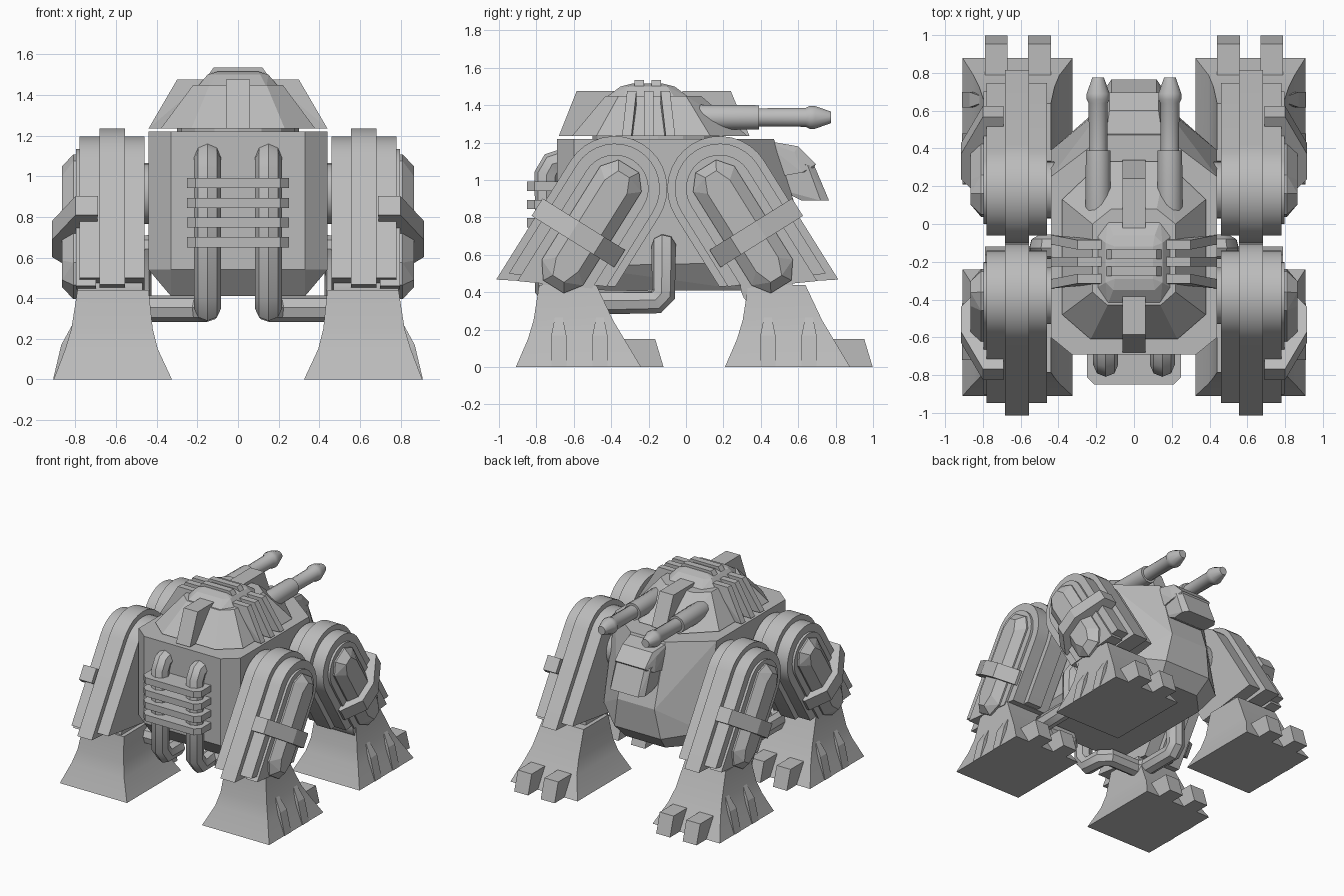
import bpy, bmesh, math

if "Cube" in bpy.data.objects:
    bpy.data.objects.remove(bpy.data.objects["Cube"])

grey = bpy.data.materials.new("armour grey")
grey.diffuse_color = (0.5, 0.5, 0.5, 1)
grey.use_nodes = True
grey.node_tree.nodes["Principled BSDF"].inputs["Base Color"].default_value = grey.diffuse_color


def finish(name, bm, mirror=False, smooth=0):
    bmesh.ops.recalc_face_normals(bm, faces=bm.faces[:])
    me = bpy.data.meshes.new(name)
    bm.to_mesh(me)
    bm.free()
    me.materials.append(grey)
    if smooth:
        me.shade_smooth()
        me.set_sharp_from_angle(angle=math.radians(smooth))
    ob = bpy.data.objects.new(name, me)
    bpy.context.collection.objects.link(ob)
    if mirror:
        ob.modifiers.new("mirror", 'MIRROR').use_mirror_merge = False
    return ob


def hull(name, pts, mirror=False, smooth=0):
    """Convex solid around the points."""
    bm = bmesh.new()
    for p in pts:
        bm.verts.new(p)
    r = bmesh.ops.convex_hull(bm, input=bm.verts[:])
    junk = {v for v in r["geom_interior"] + r["geom_unused"] if isinstance(v, bmesh.types.BMVert)}
    bmesh.ops.delete(bm, geom=list(junk), context='VERTS')
    bmesh.ops.dissolve_limit(bm, angle_limit=0.01, verts=bm.verts[:], edges=bm.edges[:])
    return finish(name, bm, mirror, smooth)


def loft(name, rings, mirror=False, smooth=0):
    """Rings of equal length joined in order, capped at both ends."""
    bm = bmesh.new()
    vs = [[bm.verts.new(p) for p in r] for r in rings]
    n = len(rings[0])
    for a, b in zip(vs, vs[1:]):
        for i in range(n):
            j = (i + 1) % n
            bm.faces.new((a[i], a[j], b[j], b[i]))
    bm.faces.new(vs[0])
    bm.faces.new(vs[-1])
    return finish(name, bm, mirror, smooth)


def both(pts):
    return [(s * x, y, z) for x, y, z in pts for s in (1, -1)]


def slab_x(name, prof, x0, x1, mirror=False, smooth=0):
    return hull(name, [(x, y, z) for y, z in prof for x in (x0, x1)], mirror, smooth)


def slab_y(name, prof, y0, y1, mirror=False):
    return hull(name, [(x, y, z) for x, z in prof for y in (y0, y1)], mirror)


def turned_y(name, x, z, stations, n=12, mirror=True):
    loft(name, [[(x + r * math.cos(2 * math.pi * (i + .5) / n), y,
                  z + r * math.sin(2 * math.pi * (i + .5) / n)) for i in range(n)]
                for y, r in stations], mirror, 40)


def circle_yz(cy, cz, r, n=24):
    return [(cy + r * math.cos(2 * math.pi * i / n), cz + r * math.sin(2 * math.pi * i / n)) for i in range(n)]


def pipe(name, path, r):
    cu = bpy.data.curves.new(name, 'CURVE')
    cu.dimensions = '3D'
    cu.bevel_depth = r
    cu.bevel_resolution = 2
    cu.use_fill_caps = True
    sp = cu.splines.new('POLY')
    sp.points.add(len(path) - 1)
    for p, c in zip(sp.points, path):
        p.co = (*c, 1)
    ob = bpy.data.objects.new(name, cu)
    bpy.context.collection.objects.link(ob)
    me = bpy.data.meshes.new_from_object(ob.evaluated_get(bpy.context.evaluated_depsgraph_get()))
    bpy.data.objects.remove(ob)
    bm = bmesh.new()
    bm.from_mesh(me)
    bpy.data.meshes.remove(me)
    finish(name, bm, True, 40)


# Hull
hull("body", both([
    (.44, -.6, 1.22), (.33, -.69, 1.22), (.44, .25, 1.22), (.15, .47, 1.22),
    (.44, -.6, .54), (.33, -.69, .54), (.44, .39, .56), (.16, .62, .75), (.2, .6, .52),
    (.33, -.58, .41), (.33, .33, .41), (.17, .5, .41)]))

# Sensor head at the gun end
hull("head_hood", both([(.16, .4, 1.215), (.13, .6, 1.18), (.15, .58, 1.15), (.13, .695, 1.085),
                        (.16, .62, 1.04), (.16, .4, 1.0), (.13, .67, 1.05)]))
hull("head_visor", both([(.15, .5, 1.1), (.12, .685, 1.08), (.15, .65, 1.08),
                         (.12, .765, .89), (.15, .72, .89), (.14, .62, .89), (.15, .5, .95)]))

# Turret
hull("turret_neck", [(.3 * math.cos(a * math.pi / 8), -.15 + .35 * math.sin(a * math.pi / 8), z)
                     for a in range(16) for z in (1.2, 1.25)])
hull("turret", both([
    (.38, -.48, 1.235), (.23, -.61, 1.235), (.38, .13, 1.235), (.17, .33, 1.235),
    (.22, -.36, 1.45), (.14, -.43, 1.45), (.22, .0, 1.45), (.12, .08, 1.45)]))
hull("hatch", both([(.2, -.34, 1.44), (.14, -.43, 1.44), (.2, -.06, 1.44), (.14, .02, 1.44),
                    (.15, -.31, 1.5), (.11, -.35, 1.5), (.15, -.1, 1.5), (.11, -.06, 1.5),
                    (.1, -.29, 1.515), (.1, -.12, 1.515)]))
slab_x("turret_front_bar", [(-.68, 1.235), (-.585, 1.475), (-.38, 1.475), (-.38, 1.235)], -.06, .06)
slab_x("turret_rear_bar", [(.34, 1.235), (.24, 1.475), (-.02, 1.475), (-.02, 1.235)], -.06, .06)
for i, y in enumerate((-.29, -.2, -.11)):
    yb = -.2 + (y + .2) * 1.3
    hull(f"turret_side_rib_{i}", [(x, c + d, z) for x, c, z in
         ((.44, yb, 1.235), (.3, y, 1.475), (.16, y, 1.475), (.16, y, 1.235)) for d in (-.025, .025)], True)
for i, y in enumerate((-.25, -.16)):
    slab_y(f"hatch_strap_{i}", [(.19, 1.44), (.12, 1.535), (-.12, 1.535), (-.19, 1.44)], y - .025, y + .025)

# Twin guns
turned_y("gun_sleeve", .19, 1.335, [(.0, .05), (.08, .07), (.39, .067)])
turned_y("gun_barrel", .19, 1.335, [(.35, .05), (.64, .052), (.66, .063), (.69, .063), (.775, .032)])

# Exhaust pipes, grille and underside plumbing
pipe("exhaust_pipe", [(.15, -.66, 1.1), (.15, -.715, 1.085), (.15, -.745, 1.03), (.15, -.745, .42),
                      (.15, -.69, .348), (.15, -.55, .348), (.2, -.5, .348), (.44, -.5, .348),
                      (.49, -.45, .348), (.49, -.16, .348), (.49, -.12, .39), (.49, -.12, .6),
                      (.46, -.12, .65), (.36, -.12, .65)], .066)
for i in range(4):
    z = .675 + i * .097
    hull(f"grille_bar_{i}", both([(x, y, z + d) for x, y in ((.25, -.67), (.25, -.81), (.21, -.85))
                                  for d in (-.025, .025)]))

# Legs: u runs down the thigh, v across it towards the outer edge
HY, HZ = -.38, .955
DY, DZ = -.53, -.848


def leg_point(u, v):
    return HY + DY * u + DZ * v, HZ + DZ * u - DY * v


def thigh(r, z_out, z_in):
    """Round-topped thigh outline cut off near the ankle."""
    pts = []
    for i in range(17):
        a = math.pi * i / 16
        pts.append(leg_point(-r * math.sin(a), r * math.cos(a)))
    for v, z in ((r, z_out), (-r, z_in)):
        u = (z - HZ + DY * v) / DZ
        pts.append(leg_point(u, v))
    return pts


for leg in ("front", "rear"):
    flip = (lambda p: p) if leg == "front" else (lambda p: [(-.2 - y, z) for y, z in p])
    slab_x(leg + "_thigh", flip(thigh(.24, .5, .43)), .46, .78, True, 25)
    slab_x(leg + "_thigh_ridge", flip(thigh(.28, .468, .43)), .557, .682, True, 25)
    slab_x(leg + "_thigh_plate", flip(thigh(.18, .46, .42)), .7, .798, True, 25)
    slab_x(leg + "_hip_axle", flip(circle_yz(HY, HZ - .04, .15)), .3, .5, True, 25)
    slab_x(leg + "_ankle", flip(circle_yz(-.63, .44, .14)), .47, .79, True, 25)

    # Faceted piston cover on the outside of the thigh
    pts = []
    for x, w, e in ((.75, .13, 0), (.81, .13, 0), (.865, .07, .05)):
        for u, v in ((-.14 + e, w * .5), (-.06 + e, w), (.53 - e, w), (.62 - e, w * .5)):
            for s in (1, -1):
                y, z = flip([leg_point(u, s * v)])[0]
                pts.append((x, y, z))
    hull(leg + "_piston_cover", pts, True)

    # Clamp band across the thigh
    pts = []
    for v, x in ((-.22, .7), (-.22, .8), (-.09, .915), (.07, .915), (.22, .82), (.3, .8), (.3, .69)):
        for u in (.25, .36):
            y, z = flip([leg_point(u, v)])[0]
            pts.append((x, y, z))
    hull(leg + "_clamp_band", pts, True)

    # Flared foot with toes; every foot points the same way
    o = 0 if leg == "front" else 1.118
    rings = []
    for z, x0, x1, y0, y1 in ((0, .325, .907, -.91, -.24), (.15, .395, .85, -.845, -.33),
                              (.25, .42, .82, -.815, -.39), (.44, .44, .79, -.785, -.48)):
        rings.append([(x0, y0 + o, z), (x1, y0 + o, z), (x1, y1 + o, z), (x0, y1 + o, z)])
    loft(leg + "_foot", rings, True, 25)
    for i, (x0, x1) in enumerate(((.44, .56), (.67, .79))):
        slab_x(f"{leg}_toe_{i}", [(y + o, z) for y, z in
               ((-.45, 0), (-.12, 0), (-.165, .15), (-.45, .15))], x0, x1, True)
    for i, (ya, yb) in enumerate(((-.72, -.64), (-.5, -.42))):
        hull(f"{leg}_side_toe_{i}", [(x, y + o, z) for x, z in
             ((.75, 0), (.91, 0), (.87, .17), (.815, .27), (.75, .27))
             for y in (ya + .02 * (z > .2), yb - .02 * (z > .2))], True)
